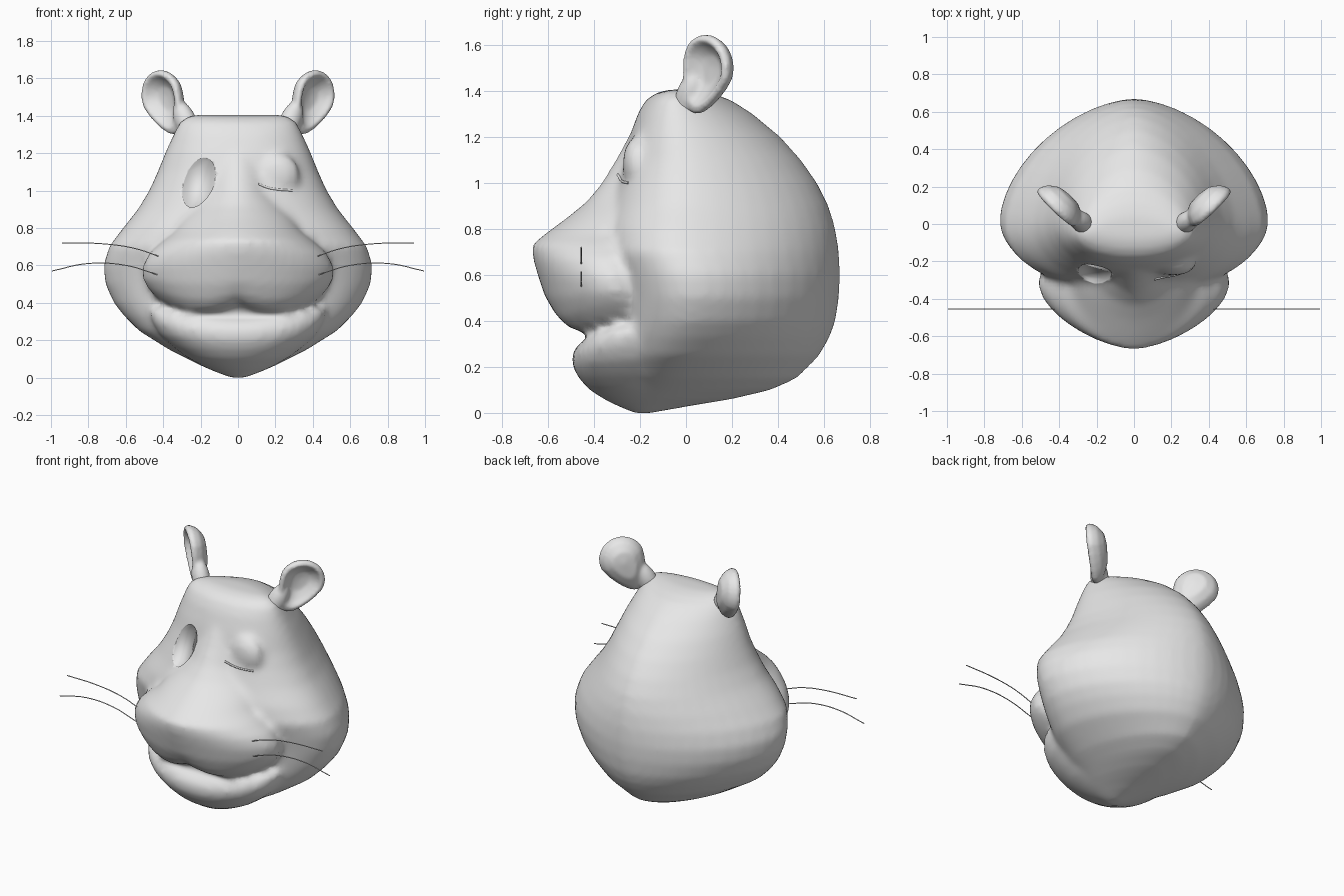
import bpy, bmesh, math
from mathutils import Vector, Matrix

cube = bpy.data.objects.get("Cube")
if cube:
    bpy.data.objects.remove(cube)

grey = bpy.data.materials.new("plain_grey")
grey.use_nodes = True
grey.diffuse_color = (0.8, 0.8, 0.8, 1)
grey.node_tree.nodes["Principled BSDF"].inputs["Base Color"].default_value = (0.8, 0.8, 0.8, 1)


def finish(bm, name):
    bmesh.ops.recalc_face_normals(bm, faces=bm.faces)
    mesh = bpy.data.meshes.new(name)
    bm.to_mesh(mesh)
    bm.free()
    mesh.materials.append(grey)
    mesh.polygons.foreach_set("use_smooth", [True] * len(mesh.polygons))
    obj = bpy.data.objects.new(name, mesh)
    bpy.context.collection.objects.link(obj)
    return obj


def blend(obj, voxel, rounds):
    """Fuse overlapping forms into one soft skin."""
    remesh = obj.modifiers.new("blend", "REMESH")
    remesh.mode = "VOXEL"
    remesh.voxel_size = voxel
    remesh.use_smooth_shade = True
    soft = obj.modifiers.new("soften", "SMOOTH")
    soft.factor = 0.5
    soft.iterations = rounds


def bridge(bm, rings):
    for lo, hi in zip(rings, rings[1:]):
        for i in range(len(lo)):
            j = (i + 1) % len(lo)
            bm.faces.new((lo[i], lo[j], hi[j], hi[i]))


def loft(bm, rows, mid, front_power, bend, sides=48):
    """Stack horizontal rings given as (z, half width, front y, back y)."""
    rings = []
    for z, hw, yf, yb in rows:
        ym = yf + (yb - yf) * mid
        ring = []
        for i in range(sides):
            a = 2 * math.pi * i / sides
            c, s = math.cos(a), math.sin(a)
            p = 2 / front_power if s < 0 else 1.18
            x = hw * math.copysign(abs(c) ** p, c)
            y = ym + abs(s) ** p * ((yf - ym) if s < 0 else (yb - ym))
            ring.append(bm.verts.new((x, y, z + bend(abs(x), z))))
        rings.append(ring)
    bridge(bm, rings)
    bm.faces.new(rings[0][::-1])
    bm.faces.new(rings[-1])


def ball(bm, matrix, radii):
    bmesh.ops.create_uvsphere(bm, u_segments=32, v_segments=20, radius=1,
                              matrix=matrix @ Matrix.Diagonal((*radii, 1)))


bm = bmesh.new()

# Skull and full cheeks
loft(bm, [
    (0.00, 0.04, -0.23, -0.14), (0.03, 0.12, -0.29, 0.02),
    (0.06, 0.19, -0.31, 0.20), (0.10, 0.27, -0.32, 0.37),
    (0.15, 0.37, -0.33, 0.48), (0.25, 0.53, -0.33, 0.58),
    (0.33, 0.61, -0.32, 0.625), (0.40, 0.665, -0.31, 0.65),
    (0.50, 0.71, -0.31, 0.665), (0.60, 0.72, -0.33, 0.67),
    (0.70, 0.69, -0.37, 0.665), (0.80, 0.615, -0.365, 0.65),
    (0.90, 0.535, -0.335, 0.62), (1.00, 0.475, -0.305, 0.57),
    (1.10, 0.43, -0.27, 0.50), (1.20, 0.39, -0.245, 0.41),
    (1.30, 0.345, -0.21, 0.29), (1.36, 0.315, -0.175, 0.195),
    (1.39, 0.28, -0.13, 0.11), (1.405, 0.24, -0.08, 0.04)], 0.35, 2.1, lambda x, z: 0)

# Muzzle and nose bridge, with a cleft upper lip curling up to the corners
loft(bm, [
    (0.35, 0.37, -0.46, 0), (0.37, 0.44, -0.53, 0), (0.42, 0.485, -0.575, 0),
    (0.50, 0.51, -0.615, 0), (0.60, 0.51, -0.645, 0), (0.67, 0.47, -0.665, 0),
    (0.73, 0.40, -0.67, 0), (0.78, 0.34, -0.61, 0), (0.85, 0.30, -0.515, 0),
    (0.92, 0.24, -0.43, 0), (1.00, 0.18, -0.365, 0), (1.10, 0.16, -0.305, 0),
    (1.20, 0.15, -0.25, 0)], 0.5, 1.75,
    lambda x, z: max(0, 1 - (z - 0.35) / 0.2) * (0.045 - 0.5 * x + 1.25 * x * x))

# Lower jaw and lip
loft(bm, [
    (0.00, 0.04, -0.23, -0.14), (0.05, 0.17, -0.34, 0), (0.10, 0.27, -0.42, 0),
    (0.15, 0.35, -0.465, 0), (0.20, 0.42, -0.492, 0), (0.25, 0.46, -0.497, 0),
    (0.30, 0.475, -0.47, 0), (0.325, 0.45, -0.41, 0), (0.335, 0.38, -0.33, 0)],
    0.55, 2.2, lambda x, z: 0.9 * z * x * x)

# Nose pad and closed eyelid
ball(bm, Matrix.Translation((0, -0.50, 0.69)), (0.25, 0.15, 0.085))
ball(bm, Matrix.Translation((0.21, -0.215, 1.08)), (0.12, 0.06, 0.12))

head = finish(bm, "head")
blend(head, 0.022, 6)

bpy.context.view_layer.update()
evaluated = head.evaluated_get(bpy.context.evaluated_depsgraph_get())


def on_face(x, z):
    return evaluated.ray_cast(Vector((x, -2, z)), Vector((0, 1, 0)))[1]


lash = [on_face(x, z) for x, z in ((0.11, 1.035), (0.16, 1.015), (0.22, 1.005), (0.29, 1.0))]

# Open eye: a shallow oval socket lying in the plane of the face
left, right = on_face(-0.285, 1.04), on_face(-0.135, 1.04)
low, high = on_face(-0.225, 0.93), on_face(-0.195, 1.15)
across = (right - left).normalized()
normal = across.cross(high - low).normalized()
frame = Matrix((across, normal.cross(across), normal)).transposed().to_4x4()
bm = bmesh.new()
bmesh.ops.create_cone(bm, cap_ends=True, segments=32, radius1=1, radius2=1, depth=1,
                      matrix=Matrix.Translation((left + right + low + high) / 4 + normal * 0.14)
                      @ frame @ Matrix.Rotation(math.radians(-12), 4, "Z")
                      @ Matrix.Diagonal((0.085, 0.142, 0.3, 1)))
cutter = finish(bm, "eye_socket_cutter")
cutter.hide_render = True
cutter.hide_set(True)
cutter.display_type = "WIRE"
cut = head.modifiers.new("socket", "BOOLEAN")
cut.operation = "DIFFERENCE"
cut.solver = "EXACT"
cut.object = cutter

# Cupped ears tapering into short stems
profile = [(0.0, -0.08), (0.07, -0.07), (0.12, -0.035), (0.142, 0.005), (0.138, 0.03),
           (0.115, 0.038), (0.092, 0.012), (0.055, -0.015), (0.0, -0.022)]
up = Vector((0.13, 0.09, 0.31)).normalized()
facing = Vector((0.72, -0.69, 0))
facing = (facing - up * facing.dot(up)).normalized()
across = up.cross(facing)
middle = Vector((0.40, 0.10, 1.505))
turn = up.to_track_quat("Z", "Y").to_matrix().to_4x4()
for s, side in ((1, "left"), (-1, "right")):
    flip = Matrix.Diagonal((s, 1, 1, 1))
    bm = bmesh.new()
    rings = []
    for r, n in profile:
        ring = []
        for i in range(24):
            a = 2 * math.pi * i / 24
            u, v = r * math.cos(a), r * math.sin(a)
            if v < 0:
                u *= 1 + v * 2.2
                v *= 1.6
            ring.append(bm.verts.new(flip @ (middle + across * u + up * v + facing * n)))
        rings.append(ring)
    bridge(bm, rings)
    bmesh.ops.remove_doubles(bm, verts=bm.verts, dist=0.0005)
    ball(bm, flip @ Matrix.Translation((0.28, 0.01, 1.37)) @ turn, (0.055, 0.06, 0.12))
    blend(finish(bm, side + "_ear"), 0.011, 6)


def tube(name, points, radius):
    data = bpy.data.curves.new(name, "CURVE")
    data.dimensions = "3D"
    data.bevel_depth = radius
    data.bevel_resolution = 1
    data.resolution_u = 6
    data.use_fill_caps = True
    spline = data.splines.new("BEZIER")
    spline.bezier_points.add(len(points) - 1)
    for bp, co in zip(spline.bezier_points, points):
        bp.co = co
        bp.handle_left_type = bp.handle_right_type = "AUTO"
    data.materials.append(grey)
    bpy.context.collection.objects.link(bpy.data.objects.new(name, data))


# Lash line, then two whiskers on each side
tube("closed_eye_lash", lash, 0.006)
for s, side in ((1, "left"), (-1, "right")):
    for name, path in (
            ("upper", ((0.40, 0.64), (0.55, 0.69), (0.72, 0.715), (0.94, 0.72))),
            ("lower", ((0.43, 0.55), (0.60, 0.60), (0.80, 0.61), (0.995, 0.57)))):
        tube(f"{side}_{name}_whisker", [(s * x, -0.455, z) for x, z in path], 0.003)
